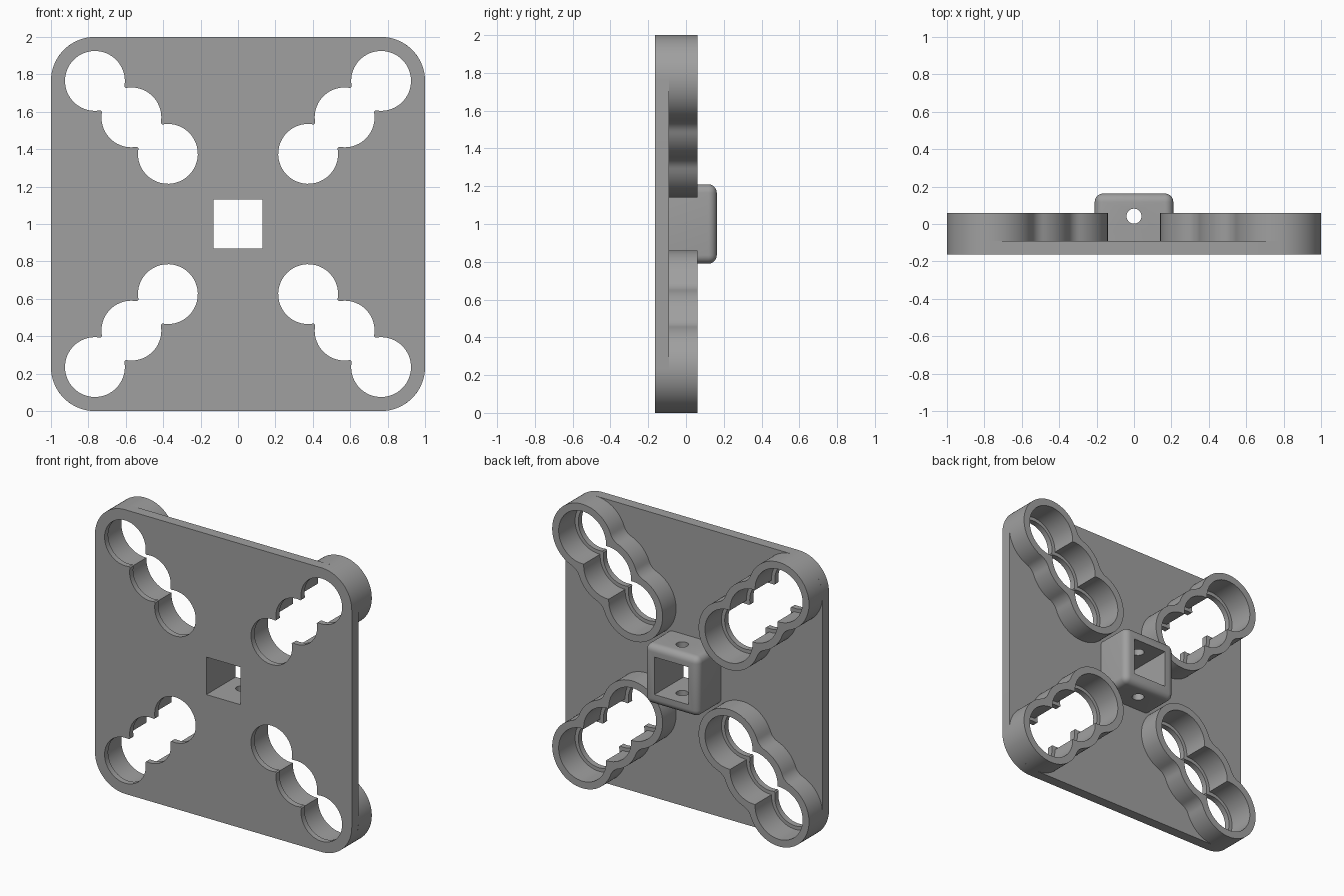
import bpy, bmesh, math
from mathutils import Vector

if "Cube" in bpy.data.objects:
    bpy.data.objects.remove(bpy.data.objects["Cube"])

# Depths (y) of the plate front, pocket ledge, plate back, collar rim, block end
Y_FRONT, Y_LEDGE, Y_BACK, Y_RIM, Y_BLOCK = -0.163, -0.123, -0.09, 0.06, 0.163
MID = 0.57                       # middle pocket centre offset in x and z
STEP = 0.195 * math.sqrt(2)      # pocket spacing along the diagonal
R_HOLE, R_BORE, R_COLLAR = 0.16, 0.185, 0.235
SQ = 0.132                       # half width of the square socket
CORNERS = [(1, 1), (-1, 1), (-1, -1), (1, -1)]

grey = bpy.data.materials.new("grey plastic")
grey.diffuse_color = (0.35, 0.35, 0.35, 1)
grey.use_nodes = True
grey.node_tree.nodes["Principled BSDF"].inputs["Base Color"].default_value = grey.diffuse_color


def arc(cx, cy, r, a0, a1, n):
    return [(cx + r * math.cos(a0 + (a1 - a0) * i / n),
             cy + r * math.sin(a0 + (a1 - a0) * i / n)) for i in range(n + 1)]


def chain(r, fillet=0.0, slot=0.0):
    """Outline of three overlapping circles; necks sharp, filleted or slotted."""
    if slot:
        a = math.asin(slot / r)
        q = arc(STEP, 0, r, 0, math.pi - a, 24) + arc(0, 0, r, a, math.pi / 2, 10)
    else:
        h = math.sqrt((r + fillet) ** 2 - STEP ** 2 / 4)
        a = math.atan2(h, STEP / 2)
        q = arc(STEP, 0, r, 0, math.pi - a, 24)
        if fillet:
            q += arc(STEP / 2, h, fillet, -a, a - math.pi, 8)[1:-1]
            q += arc(0, 0, r, a, math.pi / 2, 6)
        else:
            q += arc(0, 0, r, a, math.pi / 2, 8)[1:]
    half = q + [(-u, v) for u, v in reversed(q[:-1])]
    return half + [(u, -v) for u, v in reversed(half[1:-1])]


def place(pts, sx, sz):
    """Turn an outline onto one of the four diagonals."""
    k = math.sqrt(0.5)
    return [(sx * (MID + (u - v) * k), 1 + sz * (MID + (u + v) * k)) for u, v in pts]


def loop(bm, pts, y):
    vs = [bm.verts.new((x, y, z)) for x, z in pts]
    return vs, [bm.edges.new((vs[i - 1], vs[i])) for i in range(len(vs))]


def wall(bm, a, b):
    for i in range(len(a[0])):
        bm.faces.new((a[0][i - 1], a[0][i], b[0][i], b[0][i - 1]))


def cap(bm, loops, direction):
    edges = [e for lp in loops for e in lp[1]]
    bmesh.ops.triangle_fill(bm, edges=edges, use_beauty=True, normal=Vector((0, direction, 0)))


def smooth(ob):
    ob.data.shade_smooth()
    ob.data.set_sharp_from_angle(angle=math.radians(30))


def finish(bm, name):
    bmesh.ops.recalc_face_normals(bm, faces=bm.faces[:])
    me = bpy.data.meshes.new(name)
    bm.to_mesh(me)
    bm.free()
    me.materials.append(grey)
    ob = bpy.data.objects.new(name, me)
    bpy.context.collection.objects.link(ob)
    smooth(ob)
    return ob


# Base plate: rounded square, stepped pockets and square socket
outline = []
for i, (sx, sz) in enumerate(CORNERS):
    c = 1 - R_COLLAR
    outline += arc(sx * c, 1 + sz * c, R_COLLAR, i * math.pi / 2, (i + 1) * math.pi / 2, 18)
socket = [(sx * SQ, 1 + sz * SQ) for sx, sz in CORNERS]
hole, bore = chain(R_HOLE, slot=0.09), chain(R_BORE)

bm = bmesh.new()
front, back = [], []
for pts in (outline, socket):
    f, b = loop(bm, pts, Y_FRONT), loop(bm, pts, Y_BACK)
    wall(bm, f, b)
    front.append(f)
    back.append(b)
for s in CORNERS:
    h_pts, b_pts = place(hole, *s), place(bore, *s)
    f, ledge_in = loop(bm, h_pts, Y_FRONT), loop(bm, h_pts, Y_LEDGE)
    ledge_out, b = loop(bm, b_pts, Y_LEDGE), loop(bm, b_pts, Y_BACK)
    wall(bm, f, ledge_in)
    wall(bm, ledge_out, b)
    cap(bm, [ledge_in, ledge_out], 1)
    front.append(f)
    back.append(b)
cap(bm, front, -1)
cap(bm, back, 1)
finish(bm, "base_plate")

# Scalloped collars behind the pockets
collar = chain(R_COLLAR, fillet=0.1)
for n, s in enumerate(CORNERS):
    bm = bmesh.new()
    rims = []
    for pts in (collar, bore):
        p = place(pts, *s)
        a, b = loop(bm, p, Y_BACK), loop(bm, p, Y_RIM)
        wall(bm, a, b)
        rims.append(b)
    cap(bm, rims, 1)
    finish(bm, f"pocket_collar_{n + 1}")


def box(name, half, y0, y1, bevel=0):
    bm = bmesh.new()
    bmesh.ops.create_cube(bm, size=1)
    for v in bm.verts:
        v.co = (v.co.x * 2 * half, y0 if v.co.y < 0 else y1, 1 + v.co.z * 2 * half)
    if bevel:  # round every edge except those against the plate
        edges = [e for e in bm.edges if max(v.co.y for v in e.verts) > y0 + 0.01]
        bmesh.ops.bevel(bm, geom=edges, offset=bevel, segments=6, profile=0.5, affect='EDGES')
    return finish(bm, name)


# Central mounting block with square socket and vertical pin hole
block = box("mounting_block", 0.21, Y_BACK, Y_BLOCK, 0.045)
socket_cutter = box("socket_cutter", SQ, -0.3, 0.3)
bm = bmesh.new()
bmesh.ops.create_cone(bm, cap_ends=True, segments=40, radius1=0.04, radius2=0.04, depth=1)
bmesh.ops.translate(bm, verts=bm.verts, vec=(0, 0.042, 1))
pin_cutter = finish(bm, "pin_cutter")
for cutter in (socket_cutter, pin_cutter):
    cutter.hide_render = True
    mod = block.modifiers.new("cut", 'BOOLEAN')
    mod.object, mod.operation, mod.solver = cutter, 'DIFFERENCE', 'EXACT'
bpy.context.view_layer.update()
cut = bpy.data.meshes.new_from_object(block.evaluated_get(bpy.context.evaluated_depsgraph_get()))
block.modifiers.clear()
block.data = cut
smooth(block)
for cutter in (socket_cutter, pin_cutter):
    bpy.data.objects.remove(cutter)
